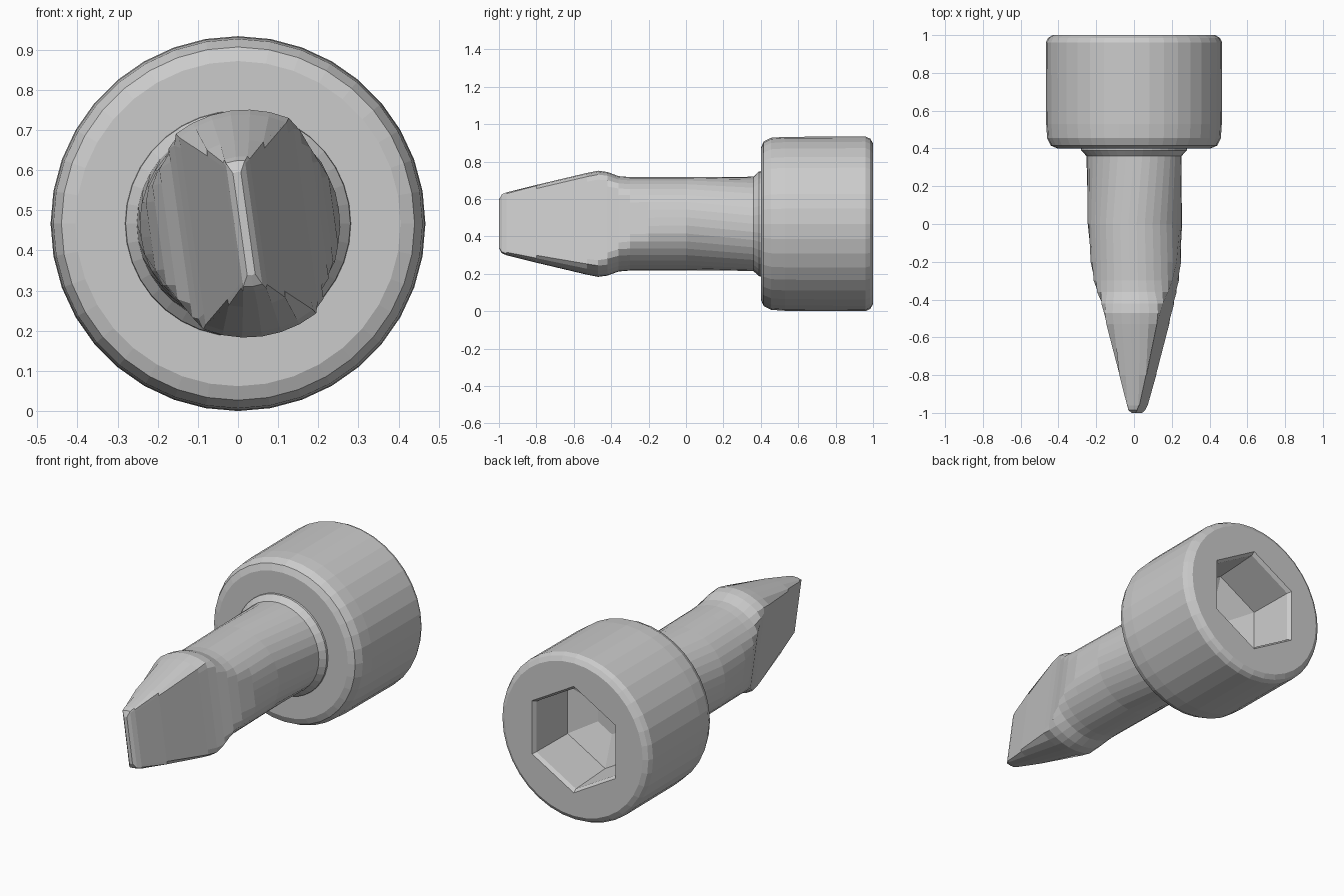
import bpy, bmesh
from math import sin, cos, pi, radians

if "Cube" in bpy.data.objects:
    bpy.data.objects.remove(bpy.data.objects["Cube"])

CZ = 0.467      # height of the bolt axis


def round_ring(y, r, w=None, tilt=0.0, dx=0.0, n=36):
    """Circle of radius r around the y axis, cut flat at half-thickness w."""
    w = r if w is None else w
    pts = []
    for i in range(n):
        a = 2 * pi * i / n
        u, v = r * cos(a), r * sin(a)
        u = max(-w, min(w, u))
        pts.append((dx + u * cos(tilt) - v * sin(tilt), y,
                    CZ + u * sin(tilt) + v * cos(tilt)))
    return pts


def hex_ring(y, r, n=36):
    """Hexagon with corner radius r, corners at top and bottom."""
    pts = []
    for i in range(n):
        a = 2 * pi * i / n
        rr = r * cos(pi / 6) / cos((a + pi / 6) % (pi / 3) - pi / 6)
        pts.append((rr * cos(a), y, CZ + rr * sin(a)))
    return pts


def loft(name, rings):
    bm = bmesh.new()
    loops = [[bm.verts.new(p) for p in ring] for ring in rings]
    n = len(loops[0])
    for a, b in zip(loops, loops[1:]):
        for i in range(n):
            j = (i + 1) % n
            bm.faces.new((a[i], a[j], b[j], b[i]))
    bm.faces.new(loops[0])
    bm.faces.new(loops[-1])
    bmesh.ops.remove_doubles(bm, verts=bm.verts, dist=1e-4)
    bmesh.ops.recalc_face_normals(bm, faces=bm.faces)
    me = bpy.data.meshes.new(name)
    bm.to_mesh(me)
    bm.free()
    ob = bpy.data.objects.new(name, me)
    bpy.context.collection.objects.link(ob)
    return ob


# Cylindrical head with softened rims and a hexagonal socket in the back
head = [round_ring(y, r) for y, r in
        [(0.40, 0.25), (0.40, 0.405), (0.415, 0.44), (0.455, 0.46),
         (0.53, 0.465), (0.96, 0.467), (0.985, 0.455), (1.0, 0.43)]]
head += [hex_ring(y, r) for y, r in
         [(1.0, 0.30), (0.98, 0.285), (0.72, 0.27), (0.66, 0.10)]]
loft("socket_head", head)

# Shank with a small collar, thinning into a slightly twisted flat blade tip
# rows: y, radius, half-thickness, tilt in degrees, sideways shift
shank = [(0.43, 0.285, 0.285, 0, 0), (0.39, 0.28, 0.28, 0, 0),
         (0.36, 0.252, 0.252, 0, 0), (0.0, 0.25, 0.249, 8, 0.005),
         (-0.2, 0.25, 0.23, 8, 0.01), (-0.3, 0.25, 0.21, 8, 0.012),
         (-0.36, 0.255, 0.19, 8, 0.015), (-0.42, 0.277, 0.165, 8, 0.02),
         (-0.47, 0.284, 0.15, 8, 0.02), (-0.53, 0.272, 0.135, 8, 0.02),
         (-0.8, 0.208, 0.072, 8, 0.02), (-0.96, 0.168, 0.033, 8, 0.018),
         (-0.985, 0.158, 0.024, 8, 0.015), (-1.0, 0.13, 0.01, 8, 0.015)]
loft("shank_and_blade",
     [round_ring(y, r, w, radians(t), dx) for y, r, w, t, dx in shank])
